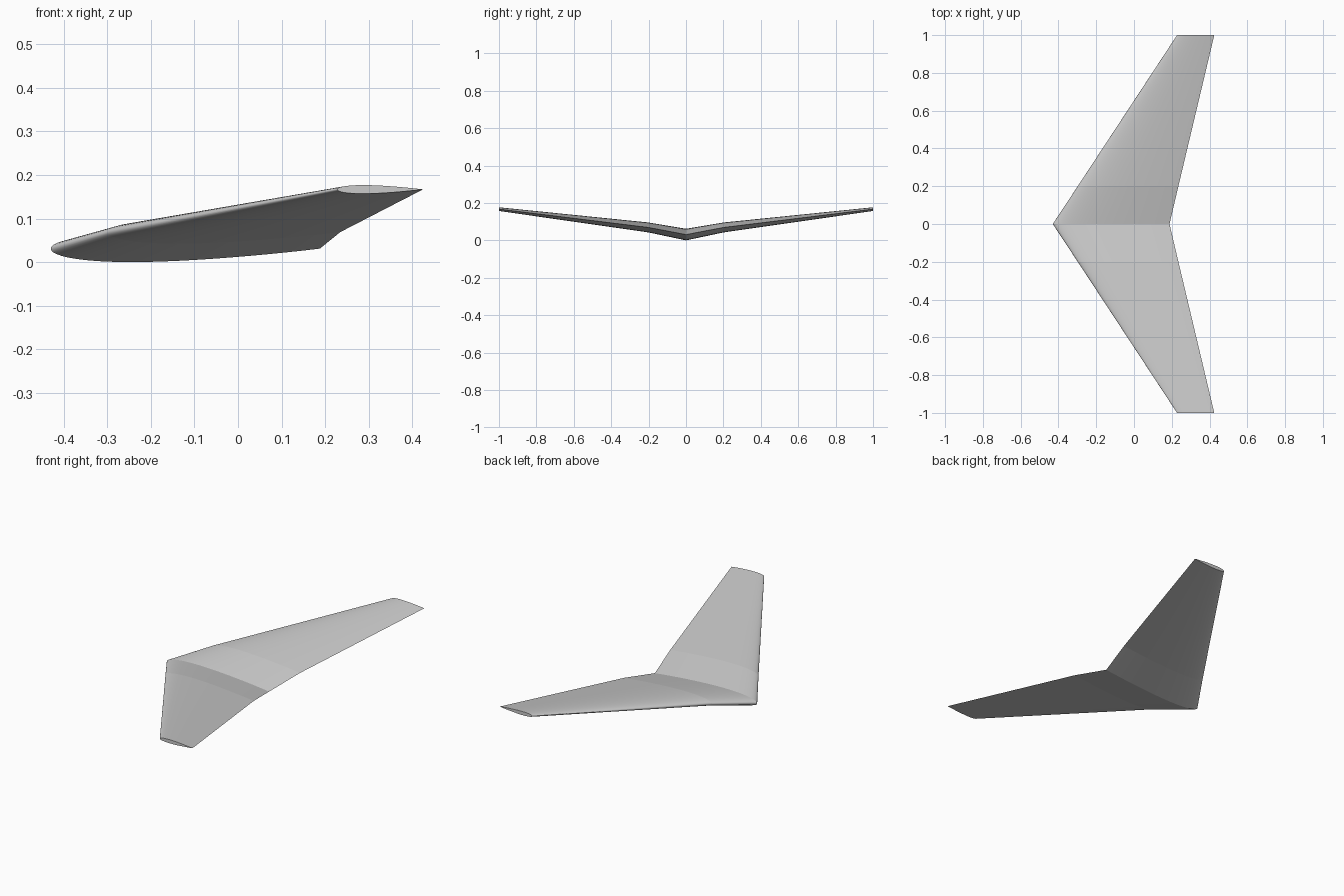
import bpy
import bmesh
import math

default = bpy.data.objects.get("Cube")
if default:
    bpy.data.objects.remove(default, do_unlink=True)

THICKNESS = 0.1
POINTS = 64

# Rib stations on one side: span, leading edge x, trailing edge x, height
half = [(0.0, -0.43, 0.188, 0.031), (0.2, -0.298, 0.235, 0.069), (1.0, 0.228, 0.425, 0.167)]
stations = [(-y, a, b, z) for y, a, b, z in reversed(half[1:])] + half


def half_thickness(t):
    """Symmetric aerofoil with a closed trailing edge, for unit chord."""
    return 5 * THICKNESS * (0.2969 * math.sqrt(t) - 0.126 * t - 0.3516 * t**2
                            + 0.2843 * t**3 - 0.1036 * t**4)


def rib(bm, y, lead, trail, z):
    """Closed aerofoil ring that starts at the trailing edge."""
    chord = trail - lead
    ring = []
    for i in range(POINTS):
        angle = 2 * math.pi * i / POINTS
        t = (1 + math.cos(angle)) / 2
        side = 1 if angle < math.pi else -1
        ring.append(bm.verts.new((lead + chord * t, y, z + side * chord * half_thickness(t))))
    return ring


# Wing skin lofted through the ribs, with flat tips
bm = bmesh.new()
rings = [rib(bm, *s) for s in stations]
for inner, outer in zip(rings, rings[1:]):
    for i in range(POINTS):
        j = (i + 1) % POINTS
        bm.faces.new((inner[i], inner[j], outer[j], outer[i]))
bm.faces.new(rings[0])
bm.faces.new(rings[-1])
bmesh.ops.recalc_face_normals(bm, faces=bm.faces)

# Smooth around the chord, sharp along ribs and the trailing edge
for face in bm.faces:
    face.smooth = True
trailing = {ring[0] for ring in rings}
for edge in bm.edges:
    a, b = edge.verts
    along_rib = abs(a.co.y - b.co.y) < 1e-5
    if along_rib or (a in trailing and b in trailing):
        edge.smooth = False

mesh = bpy.data.meshes.new("swept_wing")
bm.to_mesh(mesh)
bm.free()
wing = bpy.data.objects.new("swept_wing", mesh)
bpy.context.collection.objects.link(wing)

# Plain light grey
grey = bpy.data.materials.new("light_grey")
grey.use_nodes = True
colour = (0.6, 0.6, 0.6, 1.0)
grey.diffuse_color = colour
grey.node_tree.nodes["Principled BSDF"].inputs["Base Color"].default_value = colour
mesh.materials.append(grey)
